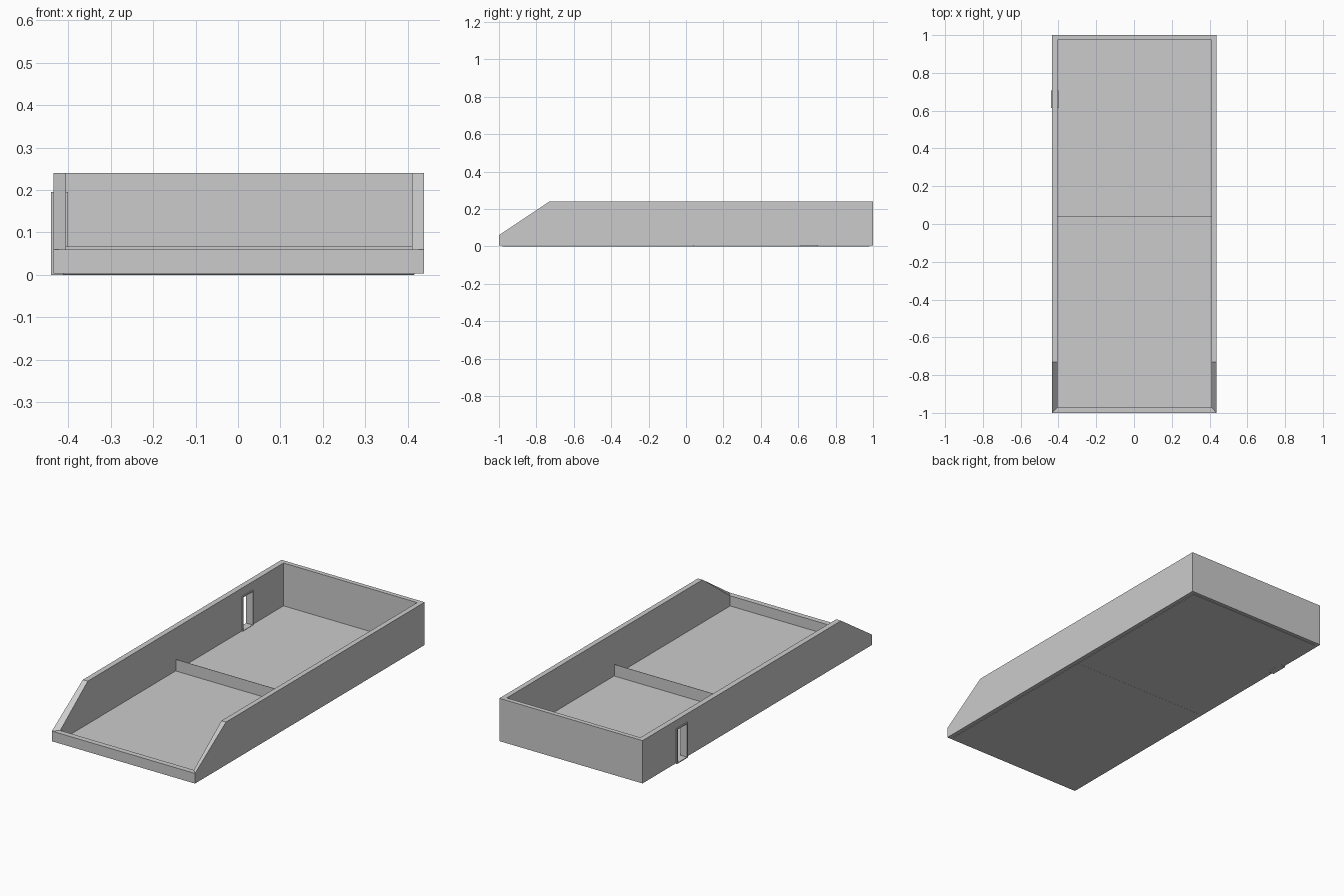
import bpy, bmesh

if "Cube" in bpy.data.objects:
    bpy.data.objects.remove(bpy.data.objects["Cube"])

def box(name, x0, x1, y0, y1, z0, z1):
    bm = bmesh.new()
    bmesh.ops.create_cube(bm, size=1)
    for v in bm.verts:
        v.co = ((x0 + x1) / 2 + v.co.x * (x1 - x0),
                (y0 + y1) / 2 + v.co.y * (y1 - y0),
                (z0 + z1) / 2 + v.co.z * (z1 - z0))
    return finish(name, bm)

def finish(name, bm):
    bmesh.ops.recalc_face_normals(bm, faces=bm.faces)
    me = bpy.data.meshes.new(name)
    bm.to_mesh(me)
    bm.free()
    ob = bpy.data.objects.new(name, me)
    bpy.context.collection.objects.link(ob)
    return ob

# Outer walls: ring of stations (outer x, outer y, inner x, inner y, top z)
BASE, LIP, TOP = 0.004, 0.06, 0.24
L, R, LI, RI = -0.435, 0.438, -0.405, 0.41
stations = [
    (L, -1, LI, -0.97, LIP), (R, -1, RI, -0.97, LIP),
    (R, -0.73, RI, -0.73, TOP), (R, 1, RI, 0.975, TOP),
    (L, 1, LI, 0.975, TOP), (L, -0.73, LI, -0.73, TOP),
]
bm = bmesh.new()
rings = [[bm.verts.new(p) for p in ((ox, oy, BASE), (ox, oy, t), (ix, iy, t), (ix, iy, BASE))]
         for ox, oy, ix, iy, t in stations]
for i, a in enumerate(rings):
    b = rings[(i + 1) % len(rings)]
    for k in range(4):
        n = (k + 1) % 4
        bm.faces.new((a[k], b[k], b[n], a[n]))
walls = finish("walls", bm)

# Doorway cut through the left wall
D0, D1, DZ, T = 0.613, 0.707, 0.195, 0.007
cutter = box("doorway_cutter", -0.5, -0.35, D0 + T / 2, D1 - T / 2, -0.1, DZ - T / 2)
cutter.hide_render = True
mod = walls.modifiers.new("doorway", 'BOOLEAN')
mod.operation = 'DIFFERENCE'
mod.solver = 'EXACT'
mod.object = cutter
bpy.context.view_layer.objects.active = walls
bpy.ops.object.modifier_apply(modifier=mod.name)
bpy.data.objects.remove(cutter)

# Door frame, slightly proud of the wall on both sides
FX0, FX1 = -0.44, -0.40
box("door_jamb_front", FX0, FX1, D0, D0 + T, 0, DZ)
box("door_jamb_back", FX0, FX1, D1 - T, D1, 0, DZ)
box("door_header", FX0, FX1, D0 + T, D1 - T, DZ - T, DZ)
box("door_sill", FX0, FX1, D0 + T, D1 - T, 0, 0.005)

# Floor sheet tucked under the walls
box("floor", -0.412, 0.416, -0.98, 0.982, 0.0005, 0.003)

# Low, thin partition across the middle
box("partition", -0.41, 0.415, 0.037, 0.039, 0, 0.067)
